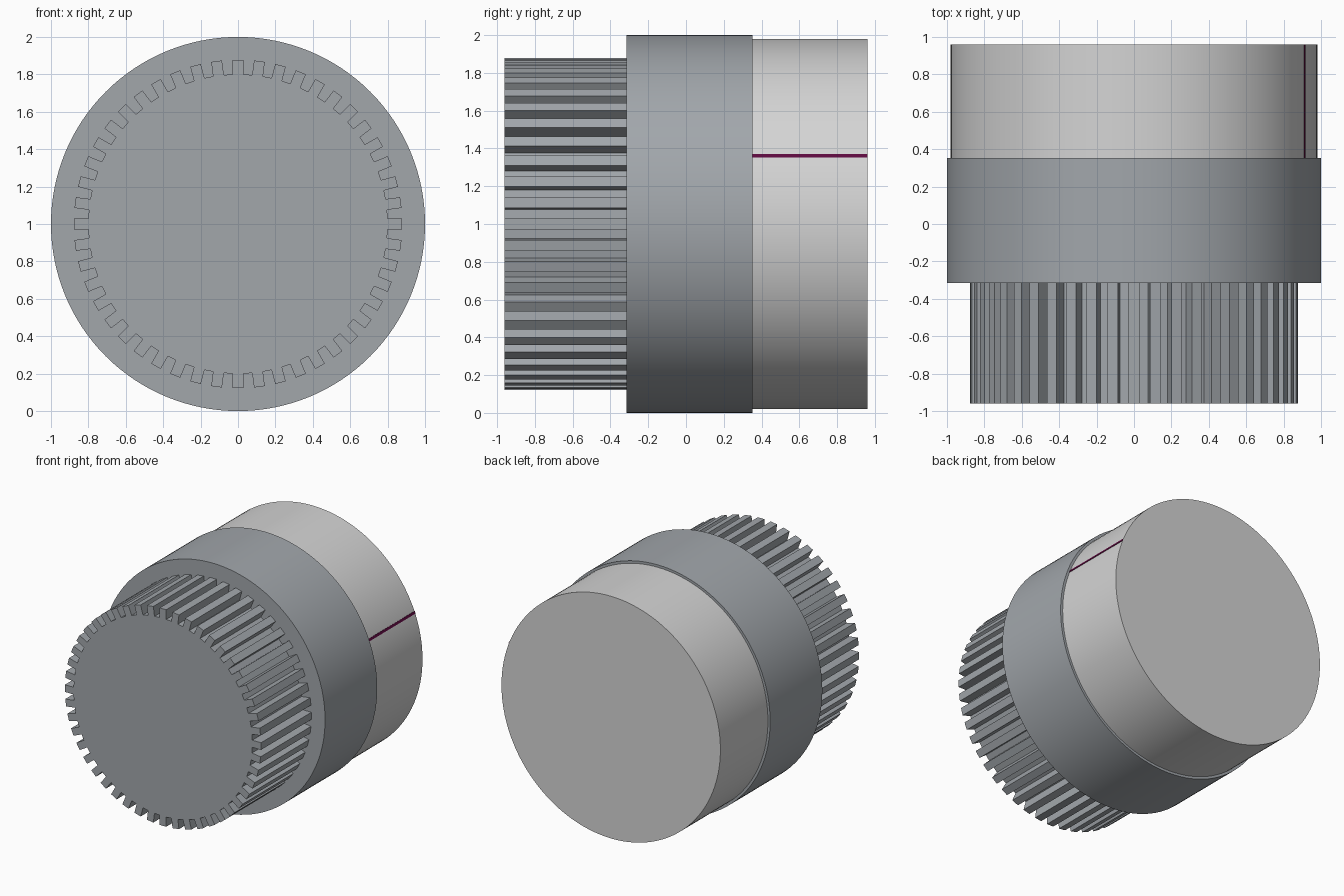
import bpy, bmesh, math

if "Cube" in bpy.data.objects:
    bpy.data.objects.remove(bpy.data.objects["Cube"])

TEETH = 48
SEGMENTS = 128


def material(name, rgb):
    m = bpy.data.materials.new(name)
    m.diffuse_color = (*rgb, 1)
    m.use_nodes = True
    m.node_tree.nodes["Principled BSDF"].inputs["Base Color"].default_value = m.diffuse_color
    return m


steel = material("blue grey metal", (0.36, 0.385, 0.41))
silver = material("light grey metal", (0.66, 0.66, 0.66))
purple = material("dark magenta", (0.11, 0.003, 0.05))


def extrude_profile(name, points, y0, y1, mat, smooth=True):
    """Extrude an x/z outline (around the axis at z = 1) from y0 to y1."""
    bm = bmesh.new()
    face = bm.faces.new([bm.verts.new((x, y0, z + 1)) for x, z in points])
    out = bmesh.ops.extrude_face_region(bm, geom=[face], use_keep_orig=True)
    verts = [g for g in out["geom"] if isinstance(g, bmesh.types.BMVert)]
    bmesh.ops.translate(bm, verts=verts, vec=(0, y1 - y0, 0))
    bmesh.ops.recalc_face_normals(bm, faces=bm.faces)
    mesh = bpy.data.meshes.new(name)
    bm.to_mesh(mesh)
    bm.free()
    mesh.materials.append(mat)
    obj = bpy.data.objects.new(name, mesh)
    bpy.context.collection.objects.link(obj)
    if smooth:
        bpy.ops.object.select_all(action="DESELECT")
        obj.select_set(True)
        bpy.context.view_layer.objects.active = obj
        bpy.ops.object.shade_smooth_by_angle(angle=math.radians(30))
    return obj


def circle(r):
    return [(r * math.cos(2 * math.pi * i / SEGMENTS),
             r * math.sin(2 * math.pi * i / SEGMENTS)) for i in range(SEGMENTS)]


def gear(root, tip, half):
    """Outline with parallel-sided teeth."""
    pts = []
    for i in range(TEETH):
        a = 2 * math.pi * i / TEETH
        c, s = math.cos(a), math.sin(a)
        for r, w in ((root, -half), (tip, -half), (tip, half), (root, half)):
            pts.append((r * c - w * s, r * s + w * c))
    return pts


# Toothed front grip, wide collar and plain rear drum
extrude_profile("toothed_grip", gear(0.80, 0.878, 0.029), -0.96, -0.315, steel, False)
extrude_profile("collar", circle(1.0), -0.315, 0.352, steel)
extrude_profile("rear_drum", circle(0.98), 0.352, 0.96, silver)

# Thin index line on the right of the drum
mid = math.asin(0.36 / 0.98)
half = 0.01
arc = [(r * math.cos(mid + d), r * math.sin(mid + d))
       for r, d in ((0.976, -half), (0.983, -half), (0.983, half), (0.976, half))]
extrude_profile("index_line", arc, 0.352, 0.96, purple, False)
